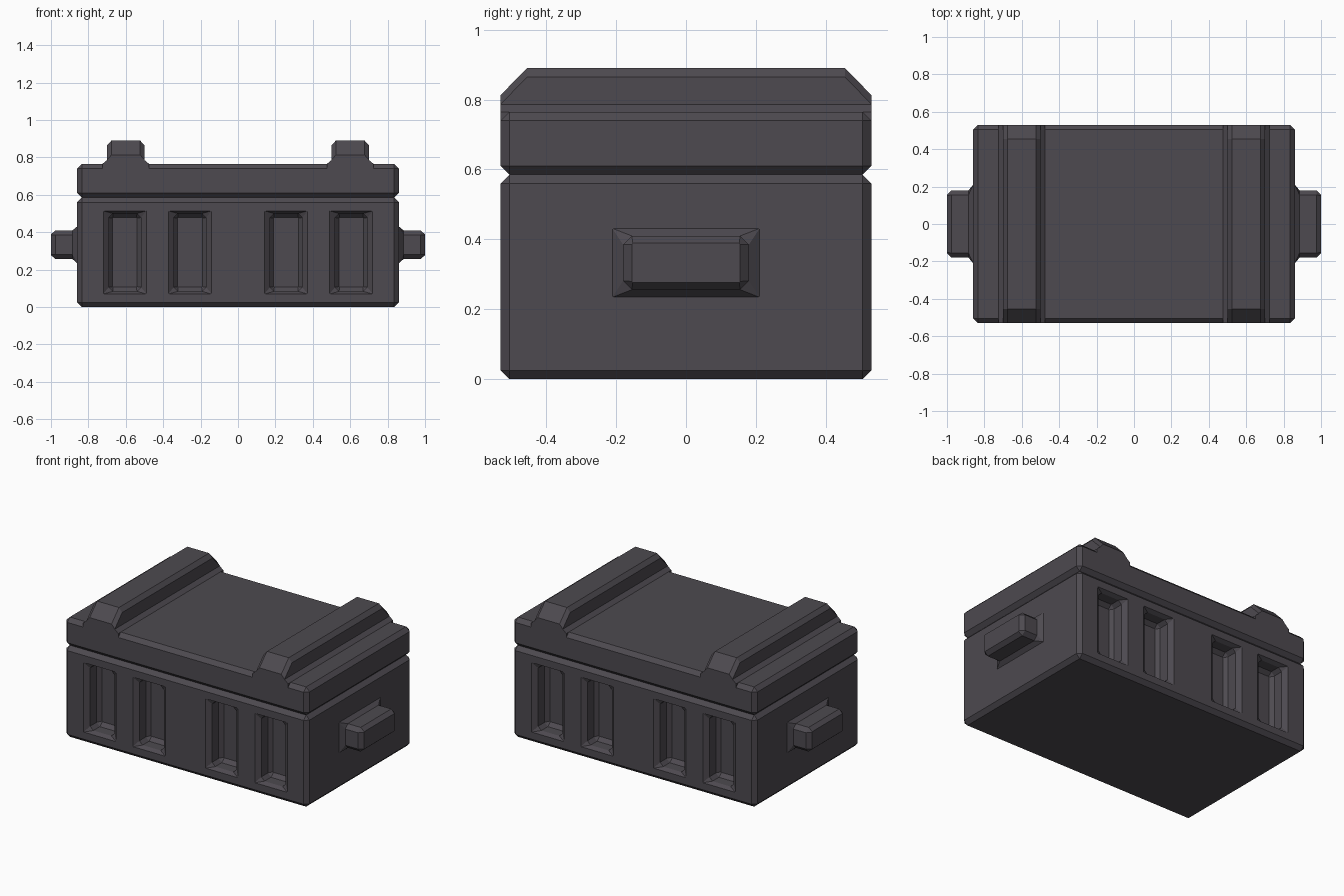
import bpy, bmesh
from mathutils import Vector

if "Cube" in bpy.data.objects:
    bpy.data.objects.remove(bpy.data.objects["Cube"])

mat = bpy.data.materials.new("dark_grey")
mat.diffuse_color = (0.075, 0.068, 0.08, 1)
mat.use_nodes = True
mat.node_tree.nodes["Principled BSDF"].inputs["Base Color"].default_value = mat.diffuse_color


def finish(bm, name):
    bmesh.ops.remove_doubles(bm, verts=bm.verts[:], dist=0.0005)
    bmesh.ops.recalc_face_normals(bm, faces=bm.faces[:])
    mesh = bpy.data.meshes.new(name)
    bm.to_mesh(mesh)
    bm.free()
    mesh.materials.append(mat)
    obj = bpy.data.objects.new(name, mesh)
    bpy.context.collection.objects.link(obj)
    return obj


def loft(bm, rings):
    """Skin a list of equal-length point rings and cap both ends."""
    loops = [[bm.verts.new(p) for p in ring] for ring in rings]
    n = len(loops[0])
    for a, b in zip(loops, loops[1:]):
        for i in range(n):
            j = (i + 1) % n
            bm.faces.new((a[i], a[j], b[j], b[i]))
    bm.faces.new(loops[0])
    bm.faces.new(loops[-1])


def chamfered_box(name, size, z0, z1, bevel):
    bm = bmesh.new()
    bmesh.ops.create_cube(bm, size=1)
    for v in bm.verts:
        v.co = (v.co.x * size[0], v.co.y * size[1], z0 + (v.co.z + 0.5) * (z1 - z0))
    bmesh.ops.bevel(bm, geom=bm.edges[:], offset=bevel, segments=1, affect='EDGES')
    return finish(bm, name)


def plug(bm, origin, across, out, steps):
    """Stepped block: steps are (distance, half width, half height, corner cut)."""
    origin, across, out, up = Vector(origin), Vector(across), Vector(out), Vector((0, 0, 1))
    rings = []
    for d, w, h, c in steps:
        pts = [(w, h - c), (w - c, h), (c - w, h), (-w, h - c),
               (-w, c - h), (c - w, -h), (w - c, -h), (w, c - h)]
        rings.append([origin + out * d + across * u + up * v for u, v in pts])
    loft(bm, rings)


# Body and lid, meeting in a V groove
body = chamfered_box("crate_body", (1.72, 1.06), 0, 0.585, 0.025)
chamfered_box("lid", (1.72, 1.06), 0.585, 0.765, 0.025)

# Recessed panels on front and back
bm = bmesh.new()
recess = [(-0.03, 0.115, 0.222, 0.001), (0, 0.115, 0.222, 0.001),
          (0.025, 0.086, 0.208, 0.022), (0.09, 0.086, 0.208, 0.022),
          (0.115, 0.066, 0.186, 0.003)]
for side in (-1, 1):
    for x in (-0.605, -0.257, 0.257, 0.605):
        plug(bm, (x, side * 0.53, 0.292), (1, 0, 0), (0, -side, 0), recess)
cutter = finish(bm, "recess_cutter")
cutter.hide_render = True
cutter.display_type = 'WIRE'
mod = body.modifiers.new("recesses", 'BOOLEAN')
mod.operation = 'DIFFERENCE'
mod.solver = 'EXACT'
mod.object = cutter

# Side handles with flared feet
handle = [(-0.01, 0.21, 0.098, 0.001), (0, 0.21, 0.098, 0.001),
          (0.025, 0.18, 0.077, 0.025), (0.115, 0.18, 0.077, 0.025),
          (0.14, 0.155, 0.056, 0.003)]
for side, name in ((-1, "left_handle"), (1, "right_handle")):
    bm = bmesh.new()
    plug(bm, (side * 0.86, 0, 0.333), (0, 1, 0), (side, 0, 0), handle)
    finish(bm, name)

# Ridges across the lid, sloped at both ends
for cx, name in ((-0.6, "left_lid_ridge"), (0.6, "right_lid_ridge")):
    rings = []
    for y, top in ((-0.53, 0.813), (-0.455, 0.89), (0.455, 0.89), (0.53, 0.813)):
        half = [(0.125, 0.74), (0.125, 0.765), (0.1, 0.786), (0.1, top - 0.026), (0.077, top)]
        outline = half + [(-u, z) for u, z in reversed(half)]
        rings.append([(cx + u, y, z) for u, z in outline])
    bm = bmesh.new()
    loft(bm, rings)
    finish(bm, name)
